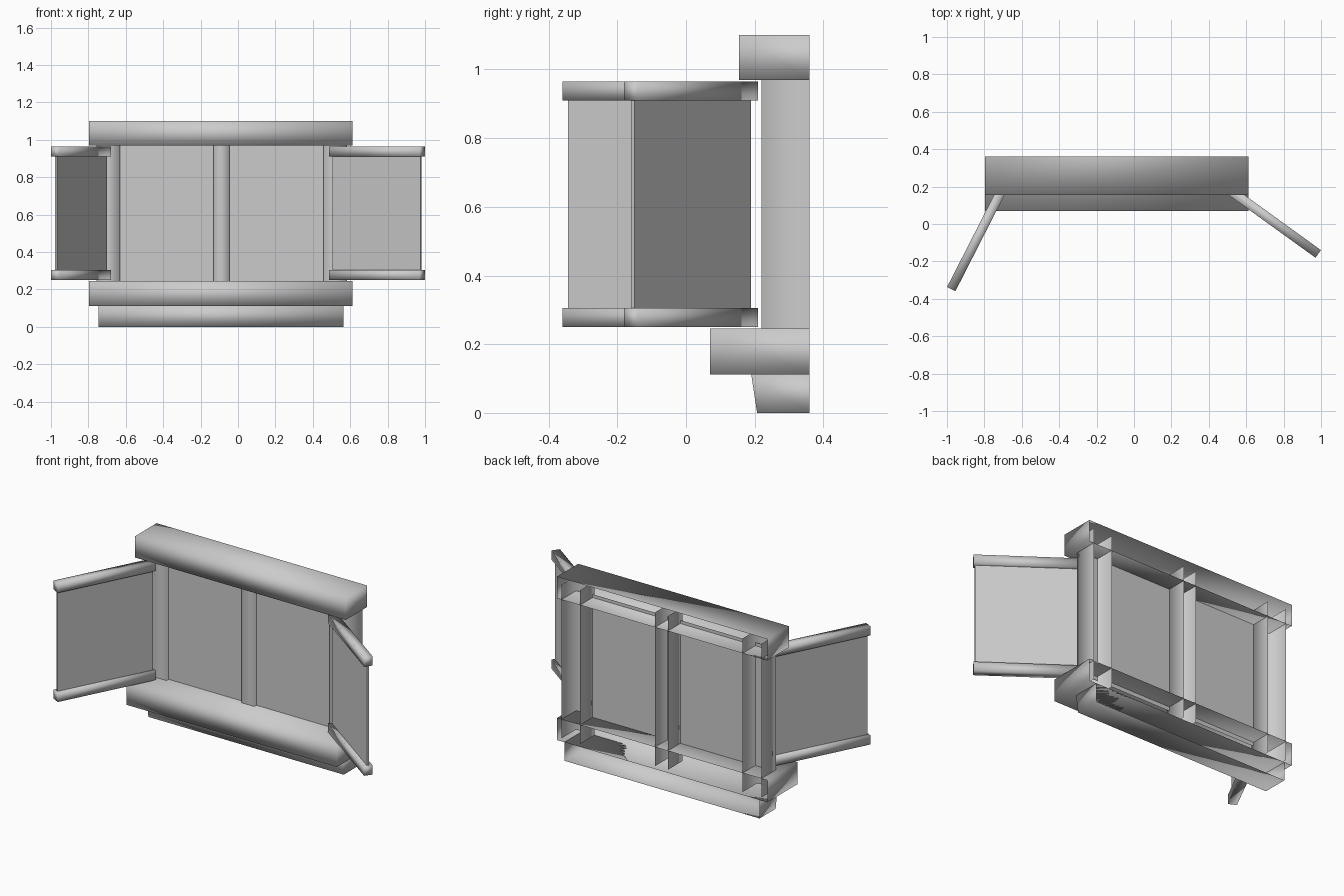
import bpy, bmesh, math
from mathutils import Matrix, Vector

if "Cube" in bpy.data.objects:
    bpy.data.objects.remove(bpy.data.objects["Cube"])


def make_box(name, lo, hi, open_sides=(), smooth=True, taper=0.0, matrix=None):
    """Box from lo to hi; open_sides lists outward directions whose face is removed."""
    lo, hi = Vector(lo), Vector(hi)
    bm = bmesh.new()
    bmesh.ops.create_cube(bm, size=1)
    bm.normal_update()
    gone = [f for f in bm.faces if any(f.normal.dot(Vector(d)) > 0.9 for d in open_sides)]
    bmesh.ops.delete(bm, geom=gone, context='FACES')
    for v in bm.verts:
        low_front = v.co.y < 0 and v.co.z < 0
        v.co = Vector([lo[i] + (v.co[i] + 0.5) * (hi[i] - lo[i]) for i in range(3)])
        if low_front:
            v.co.y += taper
    if matrix:
        bm.transform(matrix)
    for f in bm.faces:
        f.smooth = smooth
    mesh = bpy.data.meshes.new(name)
    bm.to_mesh(mesh)
    bm.free()
    obj = bpy.data.objects.new(name, mesh)
    bpy.context.collection.objects.link(obj)
    return obj


BACK, UP, DOWN = (0, 1, 0), (0, 0, 1), (0, 0, -1)
Y_BACK = 0.36

# Horizontal mouldings, open towards the wall
make_box("lintel", (-0.797, 0.155, 0.97), (0.613, Y_BACK, 1.10), [BACK])
make_box("sill", (-0.797, 0.07, 0.112), (0.613, Y_BACK, 0.245), [BACK])
make_box("sill_apron", (-0.745, 0.19, 0.0), (0.563, Y_BACK, 0.112), [BACK], taper=0.017)

# Upright posts: open channels running into the lintel and sill
for name, x0, x1 in (("left_post", -0.757, -0.632),
                     ("middle_post", -0.13, -0.045),
                     ("right_post", 0.457, 0.582)):
    make_box(name, (x0, 0.22, 0.13), (x1, Y_BACK, 1.06), [BACK, UP, DOWN])

# Window pane: a single sheet just behind the post fronts
bm = bmesh.new()
bm.faces.new([bm.verts.new(c) for c in ((-0.68, 0.24, 0.22), (0.51, 0.24, 0.22),
                                        (0.51, 0.24, 0.99), (-0.68, 0.24, 0.99))])
mesh = bpy.data.meshes.new("window_pane")
bm.to_mesh(mesh)
bm.free()
bpy.context.collection.objects.link(bpy.data.objects.new("window_pane", mesh))

# Open shutters: two rails and a thin panel, from hinge point to free end
for side, hinge, tip in (("left", (-0.70, 0.195), (-0.977, -0.348)),
                         ("right", (0.50, 0.19), (0.985, -0.16))):
    d = Vector(tip) - Vector(hinge)
    m = Matrix.Translation((*hinge, 0)) @ Matrix.Rotation(math.atan2(d.y, d.x), 4, 'Z')
    n = d.length
    for part, z0, z1 in (("bottom", 0.25, 0.305), ("top", 0.91, 0.965)):
        make_box(f"{side}_shutter_{part}_rail", (0, -0.025, z0), (n, 0.025, z1), matrix=m)
    make_box(f"{side}_shutter_panel", (0.01, -0.006, 0.30), (n - 0.008, 0.006, 0.915),
             smooth=False, matrix=m)
